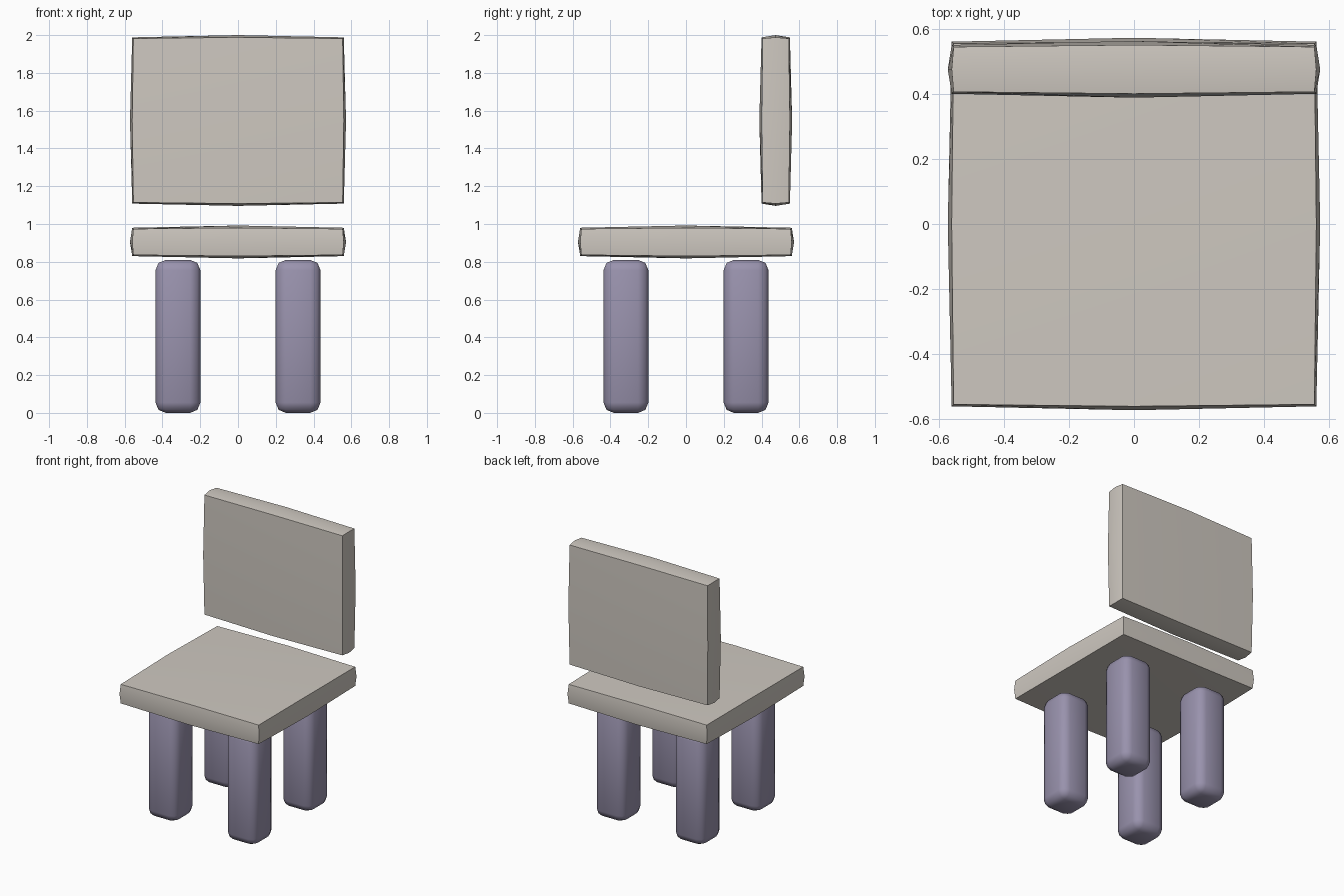
import bpy, bmesh, math
from mathutils import Vector

if "Cube" in bpy.data.objects:
    bpy.data.objects.remove(bpy.data.objects["Cube"])


def material(name, rgb):
    m = bpy.data.materials.new(name)
    m.diffuse_color = (*rgb, 1)
    m.use_nodes = True
    m.node_tree.nodes["Principled BSDF"].inputs["Base Color"].default_value = m.diffuse_color
    return m


CREAM = material("warm light grey", (0.62, 0.58, 0.53))
PURPLE = material("muted purple", (0.32, 0.29, 0.42))


def finish(bm, name, mat, centre, angle):
    bmesh.ops.recalc_face_normals(bm, faces=bm.faces)
    me = bpy.data.meshes.new(name)
    bm.to_mesh(me)
    bm.free()
    me.materials.append(mat)
    ob = bpy.data.objects.new(name, me)
    bpy.context.collection.objects.link(ob)
    ob.location = centre
    bpy.ops.object.select_all(action='DESELECT')
    ob.select_set(True)
    bpy.context.view_layer.objects.active = ob
    bpy.ops.object.shade_smooth_by_angle(angle=math.radians(angle))
    return ob


def cushion(name, centre, half, bulge=0.018, edge_bulge=0.006):
    """Slab with softly pillowed faces; half = half size at the corners."""
    bm = bmesh.new()
    bmesh.ops.create_cube(bm, size=2)
    bmesh.ops.subdivide_edges(bm, edges=bm.edges[:], cuts=1, use_grid_fill=True)
    for v in bm.verts:
        sides = [round(c) for c in v.co]
        count = sum(abs(s) for s in sides)
        push = {1: bulge, 2: edge_bulge, 3: 0}[count]
        v.co = Vector([s * (h + push) for s, h in zip(sides, half)])
    finish(bm, name, CREAM, centre, 50)


def leg(name, x, y):
    """Square post with rounded edges."""
    bm = bmesh.new()
    bmesh.ops.create_cube(bm, size=1)
    bmesh.ops.scale(bm, vec=(0.238, 0.238, 0.81), verts=bm.verts)
    bmesh.ops.bevel(bm, geom=bm.edges[:], offset=0.055, segments=2,
                    profile=0.5, affect='EDGES')
    finish(bm, name, PURPLE, (x, y, 0.405), 60)


# Seat and floating backrest
cushion("seat", (0, 0, 0.905), (0.554, 0.554, 0.069))
cushion("backrest", (0, 0.475, 1.548), (0.554, 0.069, 0.434))

# Four legs
for row, y in (("front", -0.318), ("back", 0.318)):
    for side, x in (("left", -0.318), ("right", 0.318)):
        leg(f"{row}_{side}_leg", x, y)
